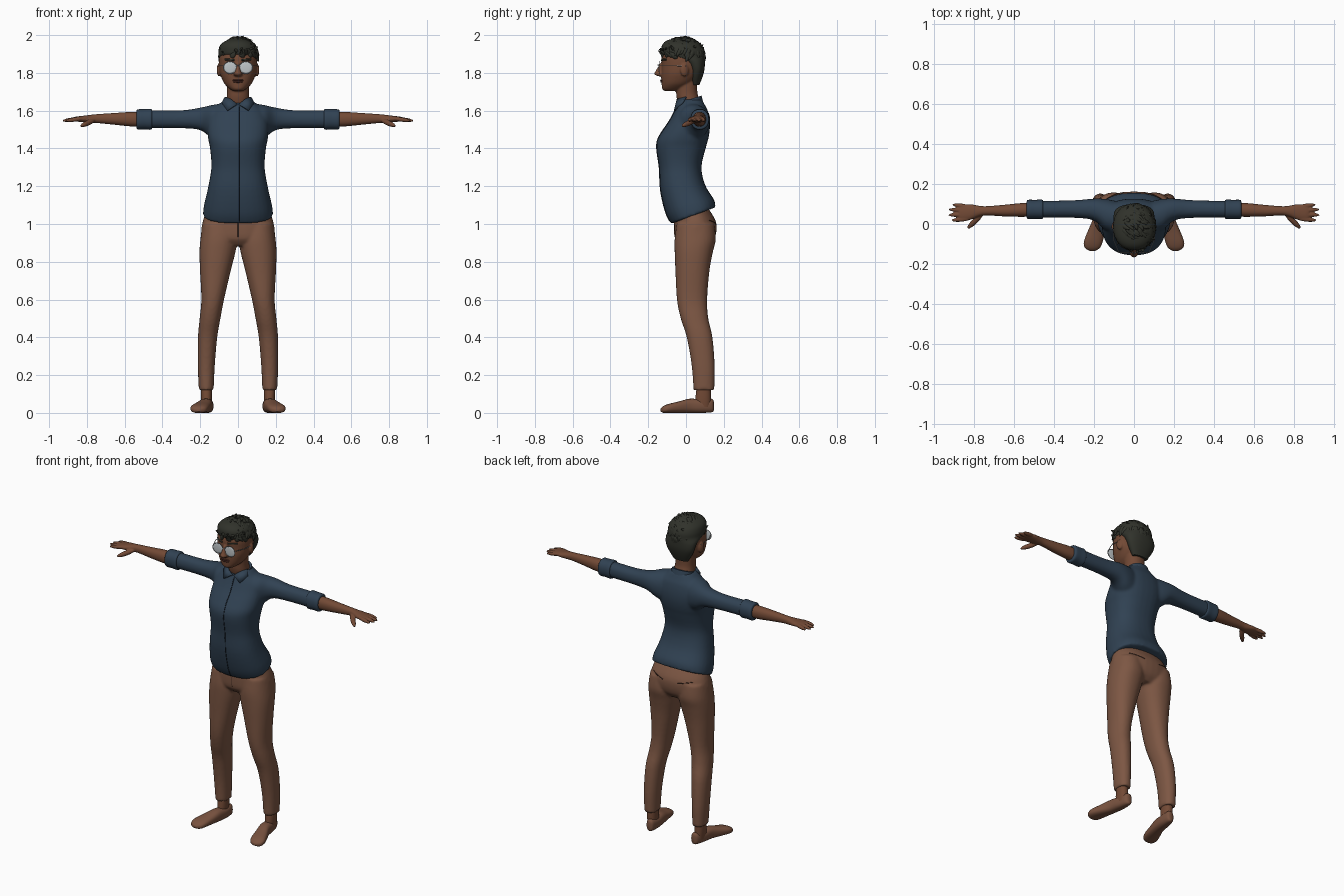
import bpy, bmesh, math, random
from mathutils import Vector, Matrix

random.seed(4)
if "Cube" in bpy.data.objects:
    bpy.data.objects.remove(bpy.data.objects["Cube"])


def material(name, r, g, b):
    m = bpy.data.materials.new(name)
    m.use_nodes = True
    m.diffuse_color = (r, g, b, 1)
    bsdf = next(n for n in m.node_tree.nodes if n.type == 'BSDF_PRINCIPLED')
    bsdf.inputs["Base Color"].default_value = (r, g, b, 1)
    bsdf.inputs["Roughness"].default_value = 0.8
    return m


SKIN = material("brown skin", .17, .068, .036)
LIPS = material("dark lips", .09, .03, .022)
HAIR = material("charcoal hair", .03, .032, .024)
SHIRT = material("navy cloth", .03, .054, .086)
SEAM = material("dark navy seam", .01, .017, .028)
PANTS = material("tan trousers", .205, .095, .057)
STITCH = material("dark brown stitch", .06, .028, .018)
SHOE = material("brown leather", .19, .085, .05)
LENS = material("pale lens", .52, .56, .58)
METAL = material("silver metal", .3, .31, .32)


def loft(bm, axis, rings, side=1, power=2.2, segs=32, steps=4, warp=None):
    """Skin rings of (position, centre, half width, low edge, high edge) along an axis."""
    rows = []
    for i in range(len(rings) - 1):
        p = [rings[min(max(i + k, 0), len(rings) - 1)] for k in (-1, 0, 1, 2)]
        last = i == len(rings) - 2
        for s in range(steps + last):
            t = s / steps
            rows.append([b + (c - a) * t / 2 + (a - 2.5 * b + 2 * c - d / 2) * t * t
                         + (1.5 * (b - c) + (d - a) / 2) * t ** 3 for a, b, c, d in zip(*p)])
    loops = []
    for pos, mid, half, low, high in rows:
        loop = []
        for k in range(segs):
            ang = math.tau * k / segs
            c, s = math.cos(ang), math.sin(ang)
            u = mid + half * math.copysign(abs(c) ** (2 / power), c)
            v = (low + high) / 2 + (high - low) / 2 * math.copysign(abs(s) ** (2 / power), s)
            co = Vector({'x': (pos, u, v), 'y': (u, pos, v), 'z': (u, v, pos)}[axis])
            if warp:
                co = warp(co)
            co.x *= side
            loop.append(bm.verts.new(co))
        loops.append(loop)
    for a, b in zip(loops, loops[1:]):
        for k in range(segs):
            n = (k + 1) % segs
            bm.faces.new((a[k], a[n], b[n], b[k]))
    bm.faces.new(loops[0])
    bm.faces.new(loops[-1])


def blob(bm, centre, size, rot=None, taper=0.0):
    """Ellipsoid, optionally turned and tapered along its own x."""
    made = bmesh.ops.create_uvsphere(bm, u_segments=12, v_segments=8, radius=1)["verts"]
    turn = rot or Matrix.Identity(3)
    for v in made:
        p = v.co.copy()
        k = 1 - taper * p.x
        v.co = turn @ Vector((p.x * size[0], p.y * size[1] * k, p.z * size[2] * k)) + Vector(centre)


def finger(bm, a, b, radius):
    a, b = Vector(a), Vector(b)
    turn = (b - a).to_track_quat('X', 'Z').to_matrix()
    blob(bm, (a + b) / 2, ((b - a).length / 2, radius, radius), turn)


def finish(bm, name, mat, voxel=0, relax=4):
    bmesh.ops.recalc_face_normals(bm, faces=bm.faces)
    me = bpy.data.meshes.new(name)
    bm.to_mesh(me)
    bm.free()
    me.materials.append(mat)
    me.shade_smooth()
    me.set_sharp_from_angle(angle=math.radians(50))
    ob = bpy.data.objects.new(name, me)
    bpy.context.collection.objects.link(ob)
    if voxel:
        mod = ob.modifiers.new("fuse", 'REMESH')
        mod.mode, mod.voxel_size, mod.use_smooth_shade = 'VOXEL', voxel, True
        mod = ob.modifiers.new("relax", 'SMOOTH')
        mod.factor, mod.iterations = .5, relax
    return ob


def wire(name, points, radius, mat, cyclic=False):
    cu = bpy.data.curves.new(name, 'CURVE')
    cu.dimensions, cu.bevel_depth, cu.bevel_resolution = '3D', radius, 2
    sp = cu.splines.new('POLY')
    sp.points.add(len(points) - 1)
    for p, co in zip(sp.points, points):
        p.co = (*co, 1)
    sp.use_cyclic_u, cu.use_fill_caps = cyclic, True
    cu.materials.append(mat)
    bpy.context.collection.objects.link(bpy.data.objects.new(name, cu))


def drape(name, ob, points, radius, mat, front=True):
    """Lay a line of (x, z) points on the front or back of an object."""
    bpy.context.view_layer.update()
    ev = ob.evaluated_get(bpy.context.evaluated_depsgraph_get())
    way = 1 if front else -1
    hits = [ev.ray_cast((x, -way, z), (0, way, 0)) for x, z in points]
    path = [h[1] for h in hits if h[0]]
    if len(path) > 1:
        wire(name, path, radius, mat)


def line(a, b, n=10):
    return [Vector(a).lerp(Vector(b), i / n) for i in range(n + 1)]


# Shirt: torso with a hem that rises to the back, fused with both sleeves
def hem(co):
    co.z += (co.y - .04) * .4 * min(max((1.25 - co.z) / .22, 0), 1)
    return co


bm = bmesh.new()
loft(bm, 'z', [(1.045, 0, .185, -.078, .157), (1.1, 0, .181, -.108, .148), (1.2, 0, .158, -.136, .102),
               (1.3, 0, .141, -.142, .082), (1.4, 0, .148, -.156, .104), (1.45, 0, .158, -.15, .118),
               (1.5, 0, .162, -.12, .126), (1.55, 0, .158, -.086, .125), (1.6, 0, .138, -.06, .115),
               (1.63, 0, .105, -.047, .1), (1.66, 0, .068, -.036, .085)], power=2.4, warp=hem)
for s in (1, -1):
    loft(bm, 'x', [(.07, .03, .08, 1.43, 1.64), (.14, .045, .08, 1.455, 1.63), (.2, .072, .055, 1.497, 1.616),
                   (.3, .075, .044, 1.507, 1.602), (.48, .073, .042, 1.508, 1.602)], side=s)
shirt = finish(bm, "shirt", SHIRT, .008, 6)

for s in (1, -1):
    # Rolled cuffs
    bm = bmesh.new()
    loft(bm, 'x', [(.455, .073, .043, 1.506, 1.604), (.462, .073, .049, 1.499, 1.61),
                   (.495, .073, .048, 1.501, 1.608), (.53, .073, .048, 1.5, 1.607), (.537, .073, .04, 1.51, 1.6)], side=s)
    finish(bm, "rolled_cuff", SHIRT)
    # Collar flaps
    bm = bmesh.new()
    flap = [(.004, -.05, 1.634), (.036, -.045, 1.66), (.068, .0, 1.672), (.085, -.02, 1.64), (.056, -.06, 1.6)]
    bm.faces.new([bm.verts.new((s * x, y, z)) for x, y, z in flap])
    ob = finish(bm, "collar_flap", SHIRT)
    thick = ob.modifiers.new("thickness", 'SOLIDIFY')
    thick.thickness, thick.offset = .009, 0

# Collar band, lower at the throat
bm = bmesh.new()
loft(bm, 'z', [(1.63, 0, .076, -.04, .092), (1.65, 0, .071, -.036, .087), (1.67, 0, .066, -.03, .082)],
     warp=lambda c: Vector((c.x, c.y, c.z + (c.y - .05) * .3)))
finish(bm, "collar_band", SHIRT)
drape("button_placket", shirt, line((.008, 1.015), (.008, 1.62), 30), .0025, SEAM)

# Trousers: pelvis fused with two legs
bm = bmesh.new()
loft(bm, 'z', [(.885, 0, .13, -.03, .12), (.92, 0, .19, -.057, .15), (.97, 0, .194, -.062, .162),
               (1.02, 0, .185, -.06, .156), (1.08, 0, .165, -.05, .12)])
for s in (1, -1):
    loft(bm, 'z', [(.12, .168, .039, .04, .15), (.25, .168, .045, .03, .152), (.4, .161, .051, .004, .14),
                   (.5, .148, .055, -.028, .118), (.6, .134, .06, -.048, .112), (.75, .12, .081, -.056, .124),
                   (.85, .109, .095, -.06, .142), (.92, .102, .097, -.06, .158), (1, .1, .088, -.05, .15)], side=s)
trousers = finish(bm, "trousers", PANTS, .008, 4)
for s in (1, -1):
    drape("back_pocket_seam", trousers, line((s * .05, 1.0), (s * .14, 1.02)), .0025, STITCH, False)
drape("fly_seam", trousers, line((0, .93), (0, 1.02)), .0015, STITCH)

# Ankles and pointed flat shoes
for s in (1, -1):
    bm = bmesh.new()
    loft(bm, 'z', [(.03, .166, .026, .05, .13), (.08, .167, .029, .05, .132), (.16, .168, .03, .06, .13)], side=s)
    finish(bm, "ankle", SKIN)
    bm = bmesh.new()
    loft(bm, 'y', [(.147, .155, .01, .012, .06), (.135, .157, .024, .003, .075), (.08, .163, .033, 0, .072),
                   (.02, .172, .036, 0, .075), (-.04, .19, .043, 0, .06), (-.09, .204, .047, 0, .048),
                   (-.12, .208, .037, 0, .036), (-.135, .208, .012, .008, .022)], side=s, power=2.5)
    finish(bm, "shoe", SHOE)

# Forearms with hands
for s in (1, -1):
    bm = bmesh.new()
    loft(bm, 'x', [(.5, .072, .035, 1.515, 1.592), (.57, .07, .034, 1.517, 1.593), (.65, .067, .029, 1.525, 1.588),
                   (.74, .066, .023, 1.534, 1.582), (.78, .064, .028, 1.535, 1.578), (.82, .06, .039, 1.539, 1.573),
                   (.86, .056, .038, 1.543, 1.568), (.875, .055, .03, 1.547, 1.564)], side=s)
    for base, tip, reach in ((.085, .097, .91), (.066, .073, .93), (.047, .045, .932), (.027, .018, .915)):
        finger(bm, (s * .815, base, 1.56), (s * reach, tip, 1.546), .0115)
    finger(bm, (s * .755, .055, 1.553), (s * .835, -.024, 1.517), .0145)
    finish(bm, "forearm_and_hand", SKIN, .004, 2)

# Head, neck, nose and ears
bm = bmesh.new()
loft(bm, 'z', [(1.704, 0, .025, -.112, -.05), (1.715, 0, .044, -.126, -.01), (1.74, 0, .07, -.129, .03),
               (1.77, 0, .086, -.131, .06), (1.8, 0, .096, -.131, .075), (1.84, 0, .1, -.129, .086),
               (1.88, 0, .1, -.129, .09), (1.92, 0, .092, -.115, .085), (1.96, 0, .06, -.075, .05)])
loft(bm, 'z', [(1.6, 0, .064, -.03, .085), (1.66, 0, .061, -.048, .07), (1.7, 0, .058, -.052, .06),
               (1.77, 0, .06, -.05, .06)])
loft(bm, 'z', [(1.782, 0, .014, -.148, -.1), (1.793, 0, .024, -.168, -.1), (1.815, 0, .014, -.158, -.1),
               (1.855, 0, .01, -.134, -.1)])
for s in (1, -1):
    blob(bm, (s * .1, -.008, 1.815), (.012, .023, .035), Matrix.Rotation(s * .25, 3, 'Z'))
head = finish(bm, "head", SKIN, .005, 3)
bm = bmesh.new()
for dz, width in ((.0045, .03), (-.0045, .026)):
    blob(bm, (0, -.128, 1.757 + dz), (width, .0085, .005))
finish(bm, "lips", LIPS)

# Glasses and eyebrows
for s in (1, -1):
    mid = Vector((s * .042, -.142, 1.828))
    bm = bmesh.new()
    blob(bm, mid, (.034, .003, .031))
    finish(bm, "lens", LENS)
    turns = [math.tau * k / 28 for k in range(28)]
    wire("rim", [mid + Vector((math.cos(a) * .035, 0, math.sin(a) * .032)) for a in turns], .002, METAL, True)
    wire("temple_arm", [(s * .076, -.142, 1.838), (s * .102, -.08, 1.838), (s * .106, .0, 1.836)], .002, METAL)
    drape("eyebrow", head, line((s * .018, 1.868), (s * .07, 1.872), 6), .005, HAIR)
wire("bridge", [(-.009, -.142, 1.838), (0, -.15, 1.842), (.009, -.142, 1.838)], .002, METAL)

# Hair: a close cap covered in swept locks
bm = bmesh.new()
loft(bm, 'z', [(1.735, 0, .05, .03, .07), (1.78, 0, .078, .02, .088), (1.82, 0, .095, .015, .098),
               (1.86, 0, .102, -.02, .1), (1.89, 0, .104, -.115, .1), (1.92, 0, .103, -.13, .097),
               (1.95, 0, .092, -.125, .08), (1.972, 0, .06, -.1, .05), (1.984, 0, .02, -.05, .0)])
count = 0
while count < 170:
    d = Vector([random.gauss(0, 1) for _ in range(3)]).normalized()
    if d.z < .08 - .75 * max(d.y, 0):
        continue
    count += 1
    spot = Vector((.004 + d.x * .1, -.016 + d.y * .112, 1.885 + d.z * .1))
    flow = Vector((.6, -.5, .1)) if d.z > .45 else Vector((.2, -.3, -1 if d.y > -.3 else .3))
    flow += Vector([random.uniform(-.35, .35) for _ in range(3)])
    flow -= d * (flow.dot(d) - .15)
    ahead = flow.normalized()
    across = d.cross(ahead).normalized()
    turn = Matrix((ahead, across, ahead.cross(across))).transposed()
    blob(bm, spot, (random.uniform(.022, .034), .013, .009), turn, .6)
finish(bm, "hair", HAIR)
